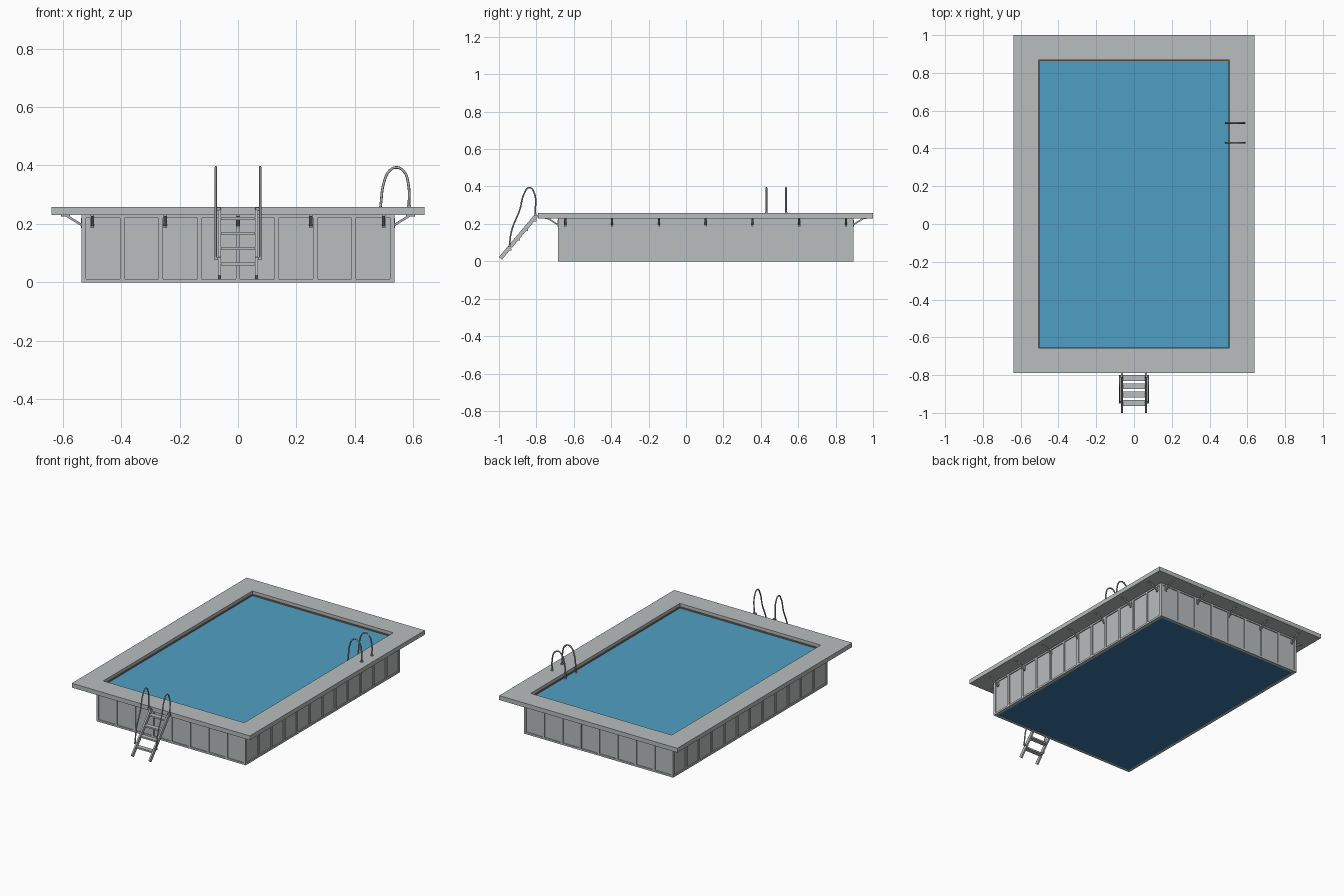
import bpy, bmesh
from mathutils import Matrix, Vector

if "Cube" in bpy.data.objects:
    bpy.data.objects.remove(bpy.data.objects["Cube"])

CY = 0.105                      # pool centre along y
WALL_X, WALL_Y = 0.535, 0.79    # half sizes of the wall
DECK_BOTTOM, DECK_TOP = 0.23, 0.258


def material(name, r, g, b):
    m = bpy.data.materials.new(name)
    m.use_nodes = True
    m.diffuse_color = (r, g, b, 1)
    m.node_tree.nodes["Principled BSDF"].inputs["Base Color"].default_value = (r, g, b, 1)
    return m


GREY = material("light grey", 0.485, 0.51, 0.51)
STEEL = material("steel grey", 0.40, 0.42, 0.42)
WATER = material("water blue", 0.078, 0.347, 0.552)
LINER = material("liner blue", 0.04, 0.18, 0.39)
BROWN = material("trim brown", 0.25, 0.17, 0.12)


def finish(name, bm, mat):
    bmesh.ops.recalc_face_normals(bm, faces=bm.faces)
    mesh = bpy.data.meshes.new(name)
    bm.to_mesh(mesh)
    bm.free()
    mesh.materials.append(mat)
    obj = bpy.data.objects.new(name, mesh)
    bpy.context.collection.objects.link(obj)
    return obj


def box(center, size):
    return Matrix.Translation(center) @ Matrix.Diagonal((*size, 1))


def beam(a, b, width, thick):
    """Matrix of a bar running from a to b."""
    a, b = Vector(a), Vector(b)
    z = (b - a).normalized()
    x = Vector((0, 0, 1)).cross(z).normalized()
    rot = Matrix((x, z.cross(x), z)).transposed().to_4x4()
    return Matrix.Translation((a + b) / 2) @ rot @ Matrix.Diagonal((width, thick, (b - a).length, 1))


def boxes(name, matrices, mat):
    bm = bmesh.new()
    for m in matrices:
        bmesh.ops.create_cube(bm, size=1, matrix=m)
    return finish(name, bm, mat)


def ring(name, outer, inner, z0, z1, mat):
    """Rectangular frame around the pool centre."""
    bm = bmesh.new()
    signs = ((-1, -1), (1, -1), (1, 1), (-1, 1))
    loops = [[bm.verts.new((sx * h[0], CY + sy * h[1], z)) for sx, sy in signs]
             for h, z in ((outer, z0), (outer, z1), (inner, z1), (inner, z0))]
    for i in range(4):
        p, q = loops[i], loops[(i + 1) % 4]
        for k in range(4):
            n = (k + 1) % 4
            bm.faces.new((p[k], p[n], q[n], q[k]))
    return finish(name, bm, mat)


def tube(name, points, radius, mat):
    """Smooth bent pipe through the points."""
    curve = bpy.data.curves.new(name, "CURVE")
    curve.dimensions = "3D"
    curve.bevel_depth = radius
    curve.bevel_resolution = 2
    curve.resolution_u = 6
    curve.use_fill_caps = True
    spline = curve.splines.new("BEZIER")
    spline.bezier_points.add(len(points) - 1)
    for bp, co in zip(spline.bezier_points, points):
        bp.co = co
        bp.handle_left_type = bp.handle_right_type = "AUTO"
    curve.materials.append(mat)
    obj = bpy.data.objects.new(name, curve)
    bpy.context.collection.objects.link(obj)


# Basin: deck, trim, walls, water and floor
ring("deck", (0.638, 0.895), (0.505, 0.7625), DECK_BOTTOM, DECK_TOP, GREY)
ring("deck_trim", (0.506, 0.7635), (0.501, 0.7585), DECK_BOTTOM, DECK_BOTTOM + 0.008, BROWN)
INSET = 0.006
ring("wall", (WALL_X - INSET, WALL_Y - INSET), (WALL_X - 0.02, WALL_Y - 0.02), 0, DECK_BOTTOM, GREY)
ring("bottom_rail", (WALL_X, WALL_Y), (WALL_X - 0.012, WALL_Y - 0.012), 0, 0.012, GREY)
ring("top_rail", (WALL_X, WALL_Y), (WALL_X - 0.012, WALL_Y - 0.012), 0.22, DECK_BOTTOM, GREY)
boxes("water", [box((0, CY, 0.22), (1.03, 1.54, 0.02))], WATER)
boxes("pool_floor", [box((0, CY, 0.006), (1.04, 1.55, 0.01))], LINER)

# Wall posts between the panels
posts, height = [], DECK_BOTTOM
POST = 0.015
for side in (-1, 1):
    for i in range(9):
        x = (WALL_X - POST / 2) * (i / 4 - 1)
        posts.append(box((x, CY + side * (WALL_Y - POST / 2), height / 2), (POST, POST, height)))
    for i in range(1, 12):
        y = CY + (WALL_Y - POST / 2) * (i / 6 - 1)
        posts.append(box((side * (WALL_X - POST / 2), y, height / 2), (POST, POST, height)))
boxes("wall_posts", posts, GREY)

# Diagonal braces with foot plates under the deck
braces = []
LOW, OUT = 0.193, 0.055
for side in (-1, 1):
    for i in range(-2, 3):
        x, y = i * 0.249, CY + side * WALL_Y
        end = (x, y + side * OUT, DECK_BOTTOM)
        braces += [beam((x, y - side * 0.005, LOW), end, 0.011, 0.008),
                   box((x, y + side * OUT, DECK_BOTTOM - 0.002), (0.012, 0.03, 0.005)),
                   box((x, y, LOW + 0.01), (0.012, 0.006, 0.035))]
    for i in range(-3, 4):
        x, y = side * WALL_X, CY + i * 0.25
        end = (x + side * OUT, y, DECK_BOTTOM)
        braces += [beam((x - side * 0.005, y, LOW), end, 0.011, 0.008),
                   box((x + side * OUT, y, DECK_BOTTOM - 0.002), (0.03, 0.012, 0.005)),
                   box((x, y, LOW + 0.01), (0.006, 0.012, 0.035))]
boxes("deck_braces", braces, STEEL)

# Outer ladder: sloping rails, treads and clamps
rails, treads, clamps = [], [], []
foot, top = Vector((0, -0.992, 0.016)), Vector((0, -0.797, 0.248))
for side in (-1, 1):
    shift = Vector((side * 0.063, 0, 0))
    rails.append(beam(foot + shift, top + shift, 0.01, 0.022))
    clamps += [box((side * 0.07, -0.943, 0.081), (0.02, 0.012, 0.01)),
               box((side * 0.07, -0.806, 0.25), (0.02, 0.012, 0.012))]
for z in (0.062, 0.115, 0.167, 0.219):
    t = (z - foot.z) / (top.z - foot.z)
    treads.append(box((0, foot.y + t * (top.y - foot.y) + 0.006, z), (0.122, 0.03, 0.01)))
boxes("ladder_rails", rails, GREY)
boxes("ladder_treads", treads, GREY)
boxes("ladder_clamps", clamps, STEEL)

# Ladder handrails
bend = [(-0.945, 0.08), (-0.932, 0.165), (-0.888, 0.278), (-0.866, 0.36),
        (-0.838, 0.394), (-0.814, 0.372), (-0.806, 0.25)]
for side, label in ((1, "left"), (-1, "right")):
    tube("ladder_handrail_" + label, [(side * 0.076, y, z) for y, z in bend], 0.004, STEEL)

# Arched grab rails over the deck edge
arch = [(0.485, 0.225), (0.489, 0.27), (0.499, 0.34), (0.517, 0.38), (0.541, 0.393),
        (0.567, 0.38), (0.583, 0.335), (0.585, 0.255)]
for y, label in ((0.43, "front"), (0.535, "back")):
    tube("grab_rail_" + label, [(x, y, z) for x, z in arch], 0.0045, STEEL)
boxes("grab_rail_feet", [box((0.585, y, DECK_TOP + 0.002), (0.014, 0.014, 0.006)) for y in (0.43, 0.535)], STEEL)
